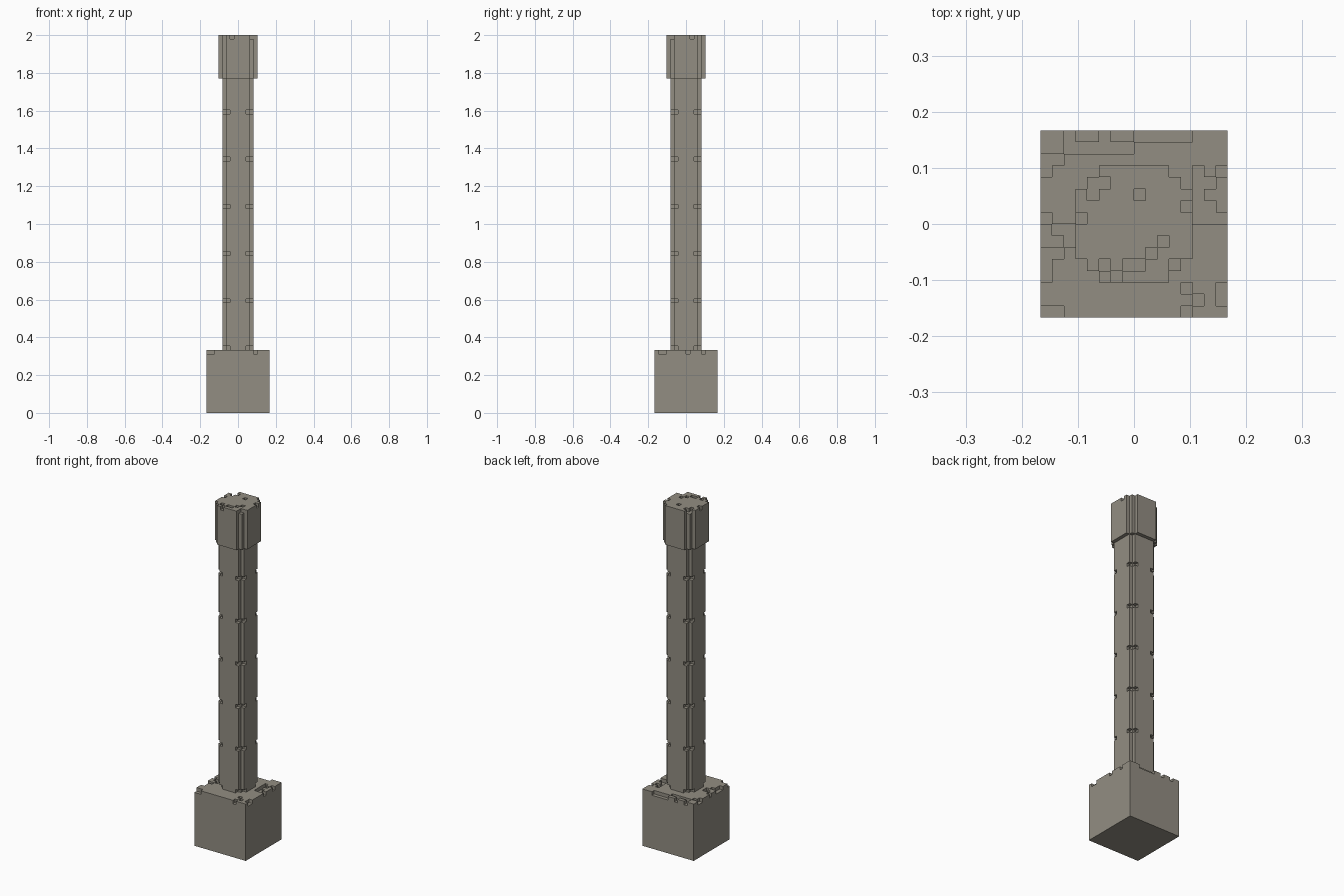
import bpy
import bmesh

if "Cube" in bpy.data.objects:
    bpy.data.objects.remove(bpy.data.objects["Cube"], do_unlink=True)

UNIT = 2 / 96  # one block of the stonework

stone = bpy.data.materials.new("weathered_stone")
stone.use_nodes = True
stone.diffuse_color = (0.29, 0.27, 0.225, 1)
stone.node_tree.nodes["Principled BSDF"].inputs["Base Color"].default_value = stone.diffuse_color


def section(half, cut=0):
    """Square of cells with each corner stepped back by `cut` cells."""
    def dist(i):
        return i + 1 if i >= 0 else -i
    span = range(-half, half)
    return {(x, y) for x in span for y in span
            if dist(x) + dist(y) <= 2 * half - cut}


def block(x0, x1, y0, y1):
    """Cells in a rectangle, upper limits excluded."""
    return {(x, y) for x in range(x0, x1) for y in range(y0, y1)}


def build(name, layers):
    """Stack (bottom, top, cells) layers into one closed stepped mesh."""
    bm = bmesh.new()

    def quad(points):
        bm.faces.new([bm.verts.new([c * UNIT for c in p]) for p in points])

    for i, (a, b, cells) in enumerate(layers):
        above = layers[i + 1][2] if i + 1 < len(layers) else set()
        below = layers[i - 1][2] if i else set()
        for x, y in cells:
            ring = [(x, y), (x + 1, y), (x + 1, y + 1), (x, y + 1)]
            if (x, y) not in above:
                quad([(*p, b) for p in ring])
            if (x, y) not in below:
                quad([(*p, a) for p in reversed(ring)])
            for k, (dx, dy) in enumerate([(0, -1), (1, 0), (0, 1), (-1, 0)]):
                if (x + dx, y + dy) not in cells:
                    p, q = ring[k], ring[(k + 1) % 4]
                    quad([(*p, a), (*q, a), (*q, b), (*p, b)])
    bmesh.ops.remove_doubles(bm, verts=bm.verts, dist=UNIT / 100)
    mesh = bpy.data.meshes.new(name)
    bm.to_mesh(mesh)
    bm.free()
    mesh.materials.append(stone)
    obj = bpy.data.objects.new(name, mesh)
    bpy.context.collection.objects.link(obj)
    return obj


# Plinth: solid cube with a chipped top course
chips = {(4, -8), (5, -7), (4, -6), (7, 0), (7, 4), (6, 3), (6, 1),
         (-8, 0), (-8, 4), (-6, -2), (-7, -3), (-6, 7), (-3, 7)}
chips |= block(-8, -6, -8, -7) | block(7, 8, -7, -5)    # front and left edges
chips |= block(5, 6, 1, 5) | block(5, 8, 0, 1)          # left side channel
chips |= block(-8, -7, -5, -2) | block(-7, -5, -1, 0)   # right side
chips |= block(-8, -6, 5, 6) | block(-6, 0, 6, 7) | block(0, 5, 7, 8)  # back
full = section(8)
build("plinth", [(0, 15, full), (15, 16, full - chips)])

# Shaft: corner-notched column with a deeper notch course at regular steps
shaft = []
for z in range(16, 85, 12):
    shaft.append((z, z + 1, section(4, 2)))
    shaft.append((z + 1, min(z + 12, 85), section(4, 1)))
build("shaft", shaft)

# Capital: stepped-corner block with a worn top course
worn = {(-3, 3), (-4, 3), (-4, 2), (0, 2), (4, 1), (-5, 0), (2, -2),
        (1, -3), (-1, -4), (0, -4), (-3, -4), (-2, -5), (3, -4)}
cap = section(5, 2)
build("capital", [(85, 95, cap), (95, 96, cap - worn)])
